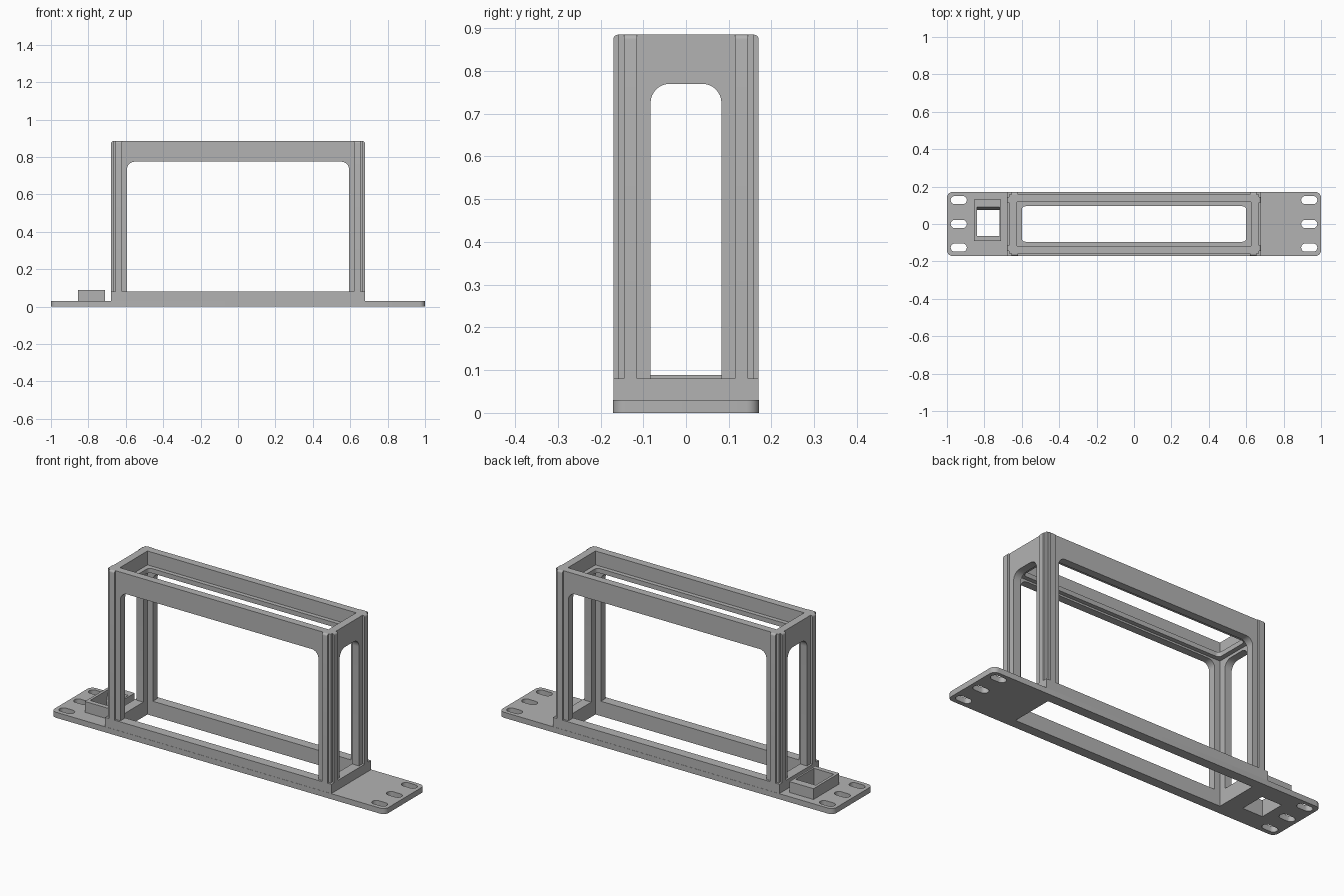
import bpy, bmesh
from math import sin, cos, pi
from mathutils import Vector

old = bpy.data.objects.get("Cube")
if old:
    bpy.data.objects.remove(old, do_unlink=True)

grey = bpy.data.materials.new("plain_grey")
grey.use_nodes = True
grey.diffuse_color = (0.45, 0.45, 0.45, 1)
grey.node_tree.nodes["Principled BSDF"].inputs["Base Color"].default_value = grey.diffuse_color

X, Y, Z = Vector((1, 0, 0)), Vector((0, 1, 0)), Vector((0, 0, 1))


def outline(x0, x1, y0, y1, low=0, high=0, steps=8):
    """Counterclockwise rectangle with separate radii for low and high corners."""
    pts = []
    corners = ((x1, y1, high, -1, -1), (x0, y1, high, 1, -1),
               (x0, y0, low, 1, 1), (x1, y0, low, -1, 1))
    for i, (x, y, r, sx, sy) in enumerate(corners):
        if not r:
            pts.append((x, y))
            continue
        for k in range(steps + 1):
            a = (i + k / steps) * pi / 2
            pts.append((x + sx * r + r * cos(a), y + sy * r + r * sin(a)))
    return pts


def prism(name, pts, a, b, u=X, v=Y, w=Z, pts_end=None):
    """Extrude a profile in the u-v plane from a to b along w."""
    bm = bmesh.new()
    rings = [[bm.verts.new(u * p + v * q + w * d) for p, q in ring]
             for ring, d in ((pts, a), (pts_end or pts, b))]
    n = len(pts)
    for i in range(n):
        j = (i + 1) % n
        bm.faces.new((rings[0][i], rings[0][j], rings[1][j], rings[1][i]))
    bm.faces.new(rings[0][::-1])
    bm.faces.new(rings[1])
    bmesh.ops.recalc_face_normals(bm, faces=bm.faces)
    mesh = bpy.data.meshes.new(name)
    bm.to_mesh(mesh)
    bm.free()
    mesh.materials.append(grey)
    ob = bpy.data.objects.new(name, mesh)
    bpy.context.collection.objects.link(ob)
    return ob


def cut(ob, cutters):
    """Subtract the cutters, bake the result and drop the cutters."""
    for c in cutters:
        c.hide_render = True
        m = ob.modifiers.new("cut", "BOOLEAN")
        m.operation, m.solver, m.object = "DIFFERENCE", "EXACT", c
    bpy.context.view_layer.update()
    baked = bpy.data.meshes.new_from_object(
        ob.evaluated_get(bpy.context.evaluated_depsgraph_get()))
    ob.modifiers.clear()
    ob.data = baked
    for c in cutters:
        bpy.data.objects.remove(c, do_unlink=True)


RIM_X, RIM_Y = 0.678, 0.17
WALL_X, WALL_Y = 0.667, 0.159
IN_X, IN_Y = 0.625, 0.118
PLATE, RIM, TOP = 0.03, 0.08, 0.885


def cavity():
    return prism("cavity_cutter", outline(-IN_X, IN_X, -IN_Y, IN_Y), -0.1, 1)


def socket_hole():
    # The back wall of the socket leans outward toward the top
    return prism("socket_cutter", outline(-0.84, -0.72, -0.065, 0.068), 0, 0.09,
                 pts_end=outline(-0.84, -0.72, -0.065, 0.09))


# Mounting plate with slotted ends
plate = prism("base_plate", outline(-1, 1, -0.171, 0.171, 0.03, 0.03), 0, PLATE)
cutters = [cavity(), prism("socket_cutter", outline(-0.84, -0.72, -0.065, 0.075), -0.1, 0.1)]
for side in (-1, 1):
    for y in (-0.126, 0, 0.128):
        cx = side * 0.937
        cutters.append(prism("slot_cutter", outline(cx - 0.043, cx + 0.043, y - 0.022,
                                                    y + 0.022, 0.0219, 0.0219), -0.1, 0.1))
cut(plate, cutters)

# Raised rim at the foot of the frame
rim = prism("base_rim", outline(-RIM_X, RIM_X, -RIM_Y, RIM_Y), PLATE, RIM)
cut(rim, [cavity()])

# Upright walls with large windows on all four sides
tower = prism("frame_walls", outline(-WALL_X, WALL_X, -WALL_Y, WALL_Y), RIM, TOP)
cut(tower, [cavity(),
            prism("front_window_cutter", outline(-0.593, 0.593, 0, 0.775, 0, 0.04),
                  -1, 1, X, Z, Y),
            prism("side_window_cutter", outline(-0.083, 0.083, 0, 0.77, 0, 0.045),
                  -1, 1, Y, Z, X)])

# Inner ledge below the open top
ledge = prism("top_ledge", outline(-IN_X, IN_X, -IN_Y, IN_Y), 0.785, 0.81)
cut(ledge, [prism("ledge_cutter", outline(-0.6, 0.6, -0.095, 0.095, 0.02, 0.02), 0, 1)])

# Vertical ribs beside each corner, rounded over at the top
def rib(name, wall, reach, centre, half, out, along):
    r = reach - wall
    pts = [(wall, RIM), (reach, RIM)]
    pts += [(wall + r * cos(k * pi / 12), TOP - r + r * sin(k * pi / 12)) for k in range(7)]
    return prism(name, pts, centre - half, centre + half, out, Z, along)


parts = [plate, rim, tower, ledge]
for s, face in ((-1, "front"), (1, "back")):
    for t, hand in ((-1, "right"), (1, "left")):
        parts.append(rib(f"{face}_{hand}_rib", WALL_Y, RIM_Y, t * 0.638, 0.0165, Y * s, X))
        parts.append(rib(f"{hand}_side_{face}_rib", WALL_X, RIM_X, s * 0.13, 0.0155, X * t, Y))

# Small raised socket on the right end of the plate
socket = prism("connector_socket", outline(-0.855, -0.71, -0.09, 0.13), PLATE, 0.0885)
cut(socket, [socket_hole()])
parts.append(socket)

# Smooth only the rounded corners
bpy.ops.object.select_all(action="DESELECT")
for ob in parts:
    ob.select_set(True)
bpy.context.view_layer.objects.active = plate
bpy.ops.object.shade_smooth_by_angle(angle=pi / 6)
